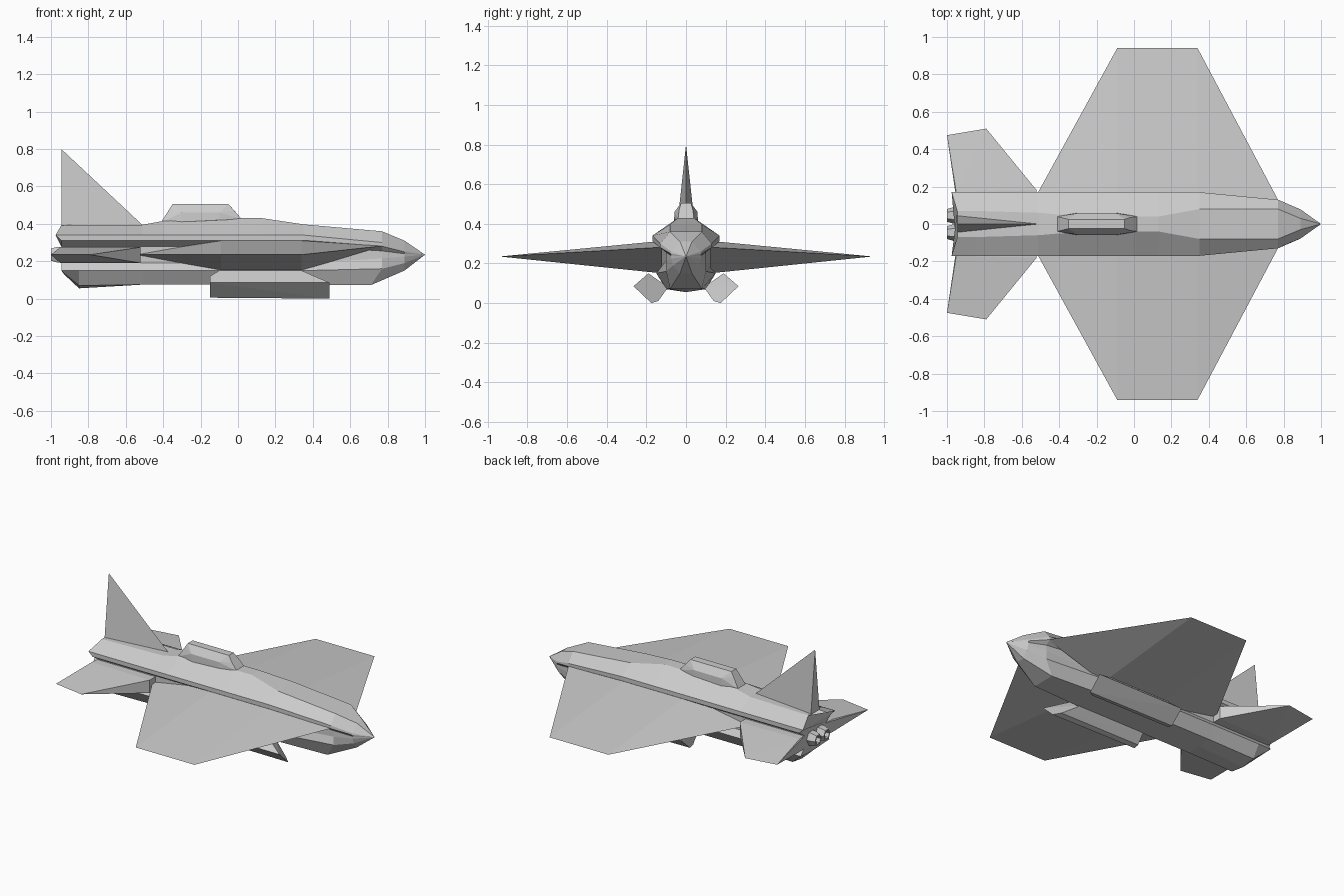
import bpy, bmesh, math
from mathutils import Vector

if "Cube" in bpy.data.objects:
    bpy.data.objects.remove(bpy.data.objects["Cube"])


def finish(bm, name):
    bmesh.ops.recalc_face_normals(bm, faces=bm.faces[:])
    me = bpy.data.meshes.new(name)
    bm.to_mesh(me)
    bm.free()
    ob = bpy.data.objects.new(name, me)
    bpy.context.collection.objects.link(ob)
    return ob


def hull(name, pts):
    # faceted convex part from its corner points
    bm = bmesh.new()
    for p in pts:
        bm.verts.new(p)
    res = bmesh.ops.convex_hull(bm, input=bm.verts[:])
    junk = [g for g in res["geom_interior"] + res["geom_unused"]
            if isinstance(g, bmesh.types.BMVert)]
    if junk:
        bmesh.ops.delete(bm, geom=list(set(junk)), context='VERTS')
    bmesh.ops.dissolve_limit(bm, angle_limit=0.01, verts=bm.verts[:], edges=bm.edges[:])
    return finish(bm, name)


def pair(name, pts):
    for s, side in ((-1, "right"), (1, "left")):
        hull(f"{side}_{name}", [(x, s * y, z) for x, y, z in pts])


# Fuselage: half sections (y, z) from top edge to keel, with a groove in the side
def section(x, top_w, top_z, low=0.075, keel=0.075, xs=None):
    half = [(top_w, top_z), (0.17, 0.34), (0.17, 0.312), (0.12, 0.28),
            (0.12, 0.19), (0.15, 0.15), (0.10, low), (0, keel)]
    xs = xs or [x] * 8
    return [(a, y, z) for a, (y, z) in zip(xs, half)]


tail_x = [-0.945, -0.975, -0.945, -0.945, -0.945, -0.945, -0.93, -0.93]
rings = [
    section(0, 0.07, 0.392, 0.135, 0.13, tail_x),
    section(-0.85, 0.07, 0.393, 0.07, 0.055),
    section(-0.51, 0.06, 0.395),
    section(-0.40, 0.05, 0.415),
    section(0.01, 0.04, 0.43),
    section(0.13, 0.04, 0.43),
    section(0.35, 0.08, 0.397),
    [(0.77, y, z) for y, z in ((0.08, 0.36), (0.13, 0.30), (0.13, 0.28), (0.10, 0.255),
                               (0.10, 0.215), (0.10, 0.16), (0.06, 0.09), (0, 0.09))],
    [(0.89, y, z) for y, z in ((0.03, 0.31), (0.075, 0.26), (0.078, 0.25), (0.075, 0.24),
                               (0.075, 0.225), (0.065, 0.19), (0.03, 0.15), (0, 0.15))],
]
# the belly stays flat until just before the nose
rings[7][6], rings[7][7] = (0.71, 0.08, 0.072), (0.71, 0, 0.072)
bm = bmesh.new()
loops = []
for r in rings:
    full = r + [(x, -y, z) for x, y, z in reversed(r[:-1])]
    loops.append([bm.verts.new(p) for p in full])
n = len(loops[0])
for a, b in zip(loops, loops[1:]):
    for i in range(n):
        j = (i + 1) % n
        bm.faces.new((a[i], a[j], b[j], b[i]))
tip = bm.verts.new((1, 0, 0.235))
for i in range(n):
    bm.faces.new((loops[-1][i], loops[-1][(i + 1) % n], tip))
for i in range(n // 2):
    k = n - 2 - i
    if k - 1 > i + 1:
        bm.faces.new((loops[0][i], loops[0][i + 1], loops[0][k - 1], loops[0][k]))
    elif k - 1 == i + 1:
        bm.faces.new((loops[0][i], loops[0][i + 1], loops[0][k]))
finish(bm, "fuselage")

# Main wings
pair("wing", [(-0.54, 0.12, 0.235), (0.775, 0.12, 0.282),
              (-0.09, 0.12, 0.314), (0.34, 0.12, 0.314),
              (-0.09, 0.12, 0.15), (0.34, 0.12, 0.15),
              (-0.09, 0.94, 0.235), (0.34, 0.94, 0.235)])

# Tailplanes
pair("tailplane", [(x, y, z) for x, y in ((-0.52, 0.10), (-0.52, 0.18), (-0.945, 0.10), (-0.95, 0.17))
                   for z in (0.19, 0.275)]
     + [(-0.79, 0.51, 0.235), (-1.0, 0.475, 0.235)])

# Upright fin
hull("tail_fin", [(-0.51, 0, 0.393), (-0.945, 0.045, 0.385), (-0.945, -0.045, 0.385),
                  (-0.945, 0, 0.80)])

# Canopy
hull("canopy", [(x, s * y, z) for s in (-1, 1) for x, y, z in (
    (-0.41, 0.04, 0.41), (0.02, 0.04, 0.425), (-0.30, 0.06, 0.41), (-0.10, 0.06, 0.42),
    (-0.30, 0.058, 0.46), (-0.10, 0.058, 0.46), (-0.36, 0.035, 0.475), (-0.02, 0.035, 0.47),
    (-0.35, 0.025, 0.505), (-0.05, 0.025, 0.505))])

# Slanted pods under the wings, outer lip reaching forward
pair("under_wing_pod", [(-0.15, 0.265, 0.085), (0.49, 0.265, 0.085),
                        (-0.15, 0.175, 0.005), (0.49, 0.175, 0.0),
                        (-0.15, 0.14, 0.012), (0.45, 0.14, 0.01),
                        (-0.15, 0.22, 0.12), (-0.10, 0.19, 0.15), (0.34, 0.19, 0.15),
                        (-0.15, 0.09, 0.08), (0.34, 0.09, 0.08)])

# Hollow six-sided exhaust nozzles
for s, side in ((-1, "right"), (1, "left")):
    bm = bmesh.new()
    rows = []
    for x, r in ((-0.93, 0.044), (-0.965, 0.044), (-1.0, 0.034), (-1.0, 0.025), (-0.96, 0.02)):
        rows.append([bm.verts.new((x, s * 0.046 + r * math.cos(k * math.pi / 3),
                                   0.235 + r * 1.1 * math.sin(k * math.pi / 3))) for k in range(6)])
    for a, b in zip(rows, rows[1:]):
        for i in range(6):
            j = (i + 1) % 6
            bm.faces.new((a[i], a[j], b[j], b[i]))
    bm.faces.new(rows[0])
    bm.faces.new(rows[-1])
    finish(bm, f"{side}_exhaust")
